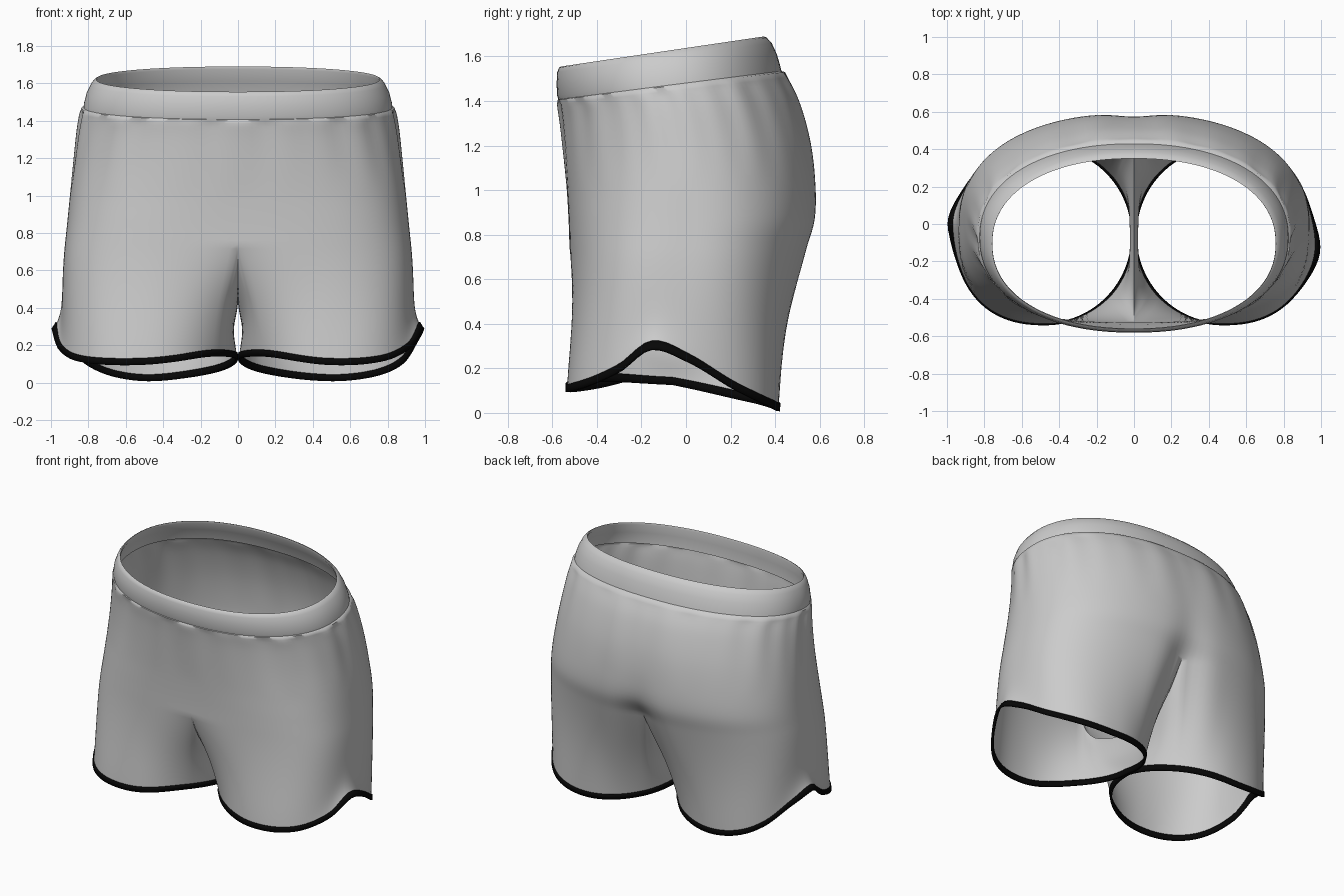
import bpy, bmesh
from math import sin, cos, pi, radians, exp

if "Cube" in bpy.data.objects:
    bpy.data.objects.remove(bpy.data.objects["Cube"])

NO, NI, BODY_ROWS, LEG_ROWS = 72, 24, 26, 26

def hermite(p0, m0, p1, m1, t):
    return ((2*t**3 - 3*t**2 + 1) * p0 + (t**3 - 2*t**2 + t) * m0
            + (3*t**2 - 2*t**3) * p1 + (t**3 - t**2) * m1)

def spline(keys, u):
    """Smooth interpolation through keys of (parameter, values...)."""
    n = len(keys)
    i = 0
    while i < n - 2 and u > keys[i + 1][0]:
        i += 1
    def slope(k, c):
        a, b = keys[max(k - 1, 0)], keys[min(k + 1, n - 1)]
        return (b[c] - a[c]) / (b[0] - a[0])
    a, b = keys[i], keys[i + 1]
    h = b[0] - a[0]
    t = (u - a[0]) / h
    return [hermite(a[c], h * slope(i, c), b[c], h * slope(i + 1, c), t)
            for c in range(1, len(a))]

def oval(a, n):
    """Point at polar angle a on a unit superellipse."""
    c, s = cos(a), sin(a)
    r = (abs(c)**n + abs(s)**n) ** (-1 / n)
    return r * c, r * s

def ring_point(a, row):
    """Tilted oval ring: front z, back z, front y, back y, half width, front and back squareness."""
    zf, zb, yf, yb, w, nf, nb = row[:7]
    x, y = oval(a, nf if sin(a) < 0 else nb)
    return [w * x, (yf + yb) / 2 + (yb - yf) / 2 * y, zf + (zb - zf) * (y + 1) / 2]

def finish(name, bm, angle=60):
    bmesh.ops.remove_doubles(bm, verts=bm.verts, dist=0.0003)
    bmesh.ops.recalc_face_normals(bm, faces=bm.faces)
    me = bpy.data.meshes.new(name)
    bm.to_mesh(me)
    bm.free()
    ob = bpy.data.objects.new(name, me)
    bpy.context.collection.objects.link(ob)
    bpy.ops.object.select_all(action='DESELECT')
    ob.select_set(True)
    bpy.context.view_layer.objects.active = ob
    bpy.ops.object.shade_smooth_by_angle(angle=radians(angle))
    return ob

def skin(bm, rows, closed):
    """Quads between successive rows of coordinates."""
    vr = [[bm.verts.new(p) for p in r] for r in rows]
    for a, b in zip(vr, vr[1:]):
        m = len(a)
        for j in range(m if closed else m - 1):
            k = (j + 1) % m
            bm.faces.new((a[j], a[k], b[k], b[j]))

# Hip rows: step, front z, back z, front y, back y, half width, squareness front/back, seat cleft
HIPS = [(0, 1.405, 1.53, -.577, .445, .836, 2.2, 2.2, 0),
        (1, 1.30, 1.40, -.563, .515, .858, 2.25, 2.1, .008),
        (2, 1.15, 1.22, -.548, .567, .878, 2.4, 2.12, .012),
        (3, 1.00, 1.03, -.535, .59, .897, 2.6, 2.2, .016),
        (4, .86, .87, -.527, .588, .912, 2.8, 2.3, .03),
        (5, .74, .74, -.523, .553, .925, 2.9, 2.4, .075)]
# Crotch seam in the centre plane, back to front: y, z
CROTCH = [(0, .478, .74), (1, .36, .58), (2, .16, .475), (3, -.1, .435),
          (4, -.34, .51), (5, -.46, .61), (6, -.523, .74)]
# Hem height around the leg: 0 = outside, 90 = back
HEM = [(-180, .125), (-135, .14), (-90, .095), (-55, .11), (-30, .18), (-12, .285),
       (8, .23), (35, .10), (60, .03), (90, .008), (135, .05), (180, .125)]

def hip_point(j, u):
    row = spline(HIPS, u)
    a = -pi / 2 + pi * j / NO
    x, y, z = ring_point(a, row)
    fade = min(1, 4 * u) * max(0, 1 - u / 3)
    g = 1 + .006 * fade * (sin(15 * a) + sin(24 * a + 1))   # gathers
    if y > 0:
        y -= row[7] * exp(-(x / .13)**2)
    return x * g, y * g, z

def leg_point(j, t, shift, drop=None):
    """Blend from the hip ring and crotch seam to the leg opening."""
    if j <= NO:
        x0, y0, z0 = hip_point(j, 5)
        a = -140 + 280 * j / NO
    else:
        f = (j - NO) / NI
        y0, z0 = spline(CROTCH, 6 * f)
        x0, a = 0, 140 + 80 * f
    a = (a + 180) % 360 - 180
    s = a - shift * max(0, 1 - abs(a) / 110)
    zh = spline(HEM, s)[0]
    if drop is not None:
        t = 1 - drop / (z0 - zh)
    ox, oy = oval(radians(a), 2.0 if abs(a) > 90 else 2.35)
    x1, y1 = .475 + .468 * ox, -.06 + .475 * oy
    dx, dy = x1 - x0, y1 - y0
    mx, my = dx, dy
    if j <= NO:                                 # leave the hips tangentially
        px, py, pz = hip_point(j, 4.95)
        q = (zh - z0) / (z0 - pz)
        w = min(1, min(j, NO - j) / 8)          # but part freely beside the seam
        mx = w * (x0 - px) * q + (1 - w) * dx
        my = w * (y0 - py) * q + (1 - w) * dy
    x = hermite(x0, mx, x1, .6 * dx, t) + .05 * t**7 * exp(-((s + 10) / 20)**2)
    x += .018 * sin(pi * t)**2 * max(0, -cos(radians(a)))**2
    return x, hermite(y0, my, y1, .6 * dy, t), z0 + (zh - z0) * t

# Shorts body: hips and both legs, welded on the centre seam
bm = bmesh.new()
trim_bm = bmesh.new()
for side, shift in ((1, 0), (-1, 20)):
    flip = lambda p: (side * p[0], p[1], p[2])
    tuck = (1.412, 1.537, -.565, .42, .82, 2.2, 2.2)
    rows = [[flip(ring_point(-pi / 2 + pi * j / NO, tuck)) for j in range(NO + 1)]]
    rows += [[flip(hip_point(j, 5 * i / BODY_ROWS)) for j in range(NO + 1)]
             for i in range(BODY_ROWS + 1)]
    for r in rows:
        for e in (0, NO):
            r[e] = (0, r[e][1], r[e][2])
    skin(bm, rows, False)
    legs = [[flip(leg_point(j, i / LEG_ROWS, shift)) for j in range(NO + NI)]
            for i in range(LEG_ROWS + 1)]
    skin(bm, legs, True)
    skin(trim_bm, [[flip(leg_point(j, 1, shift, d)) for j in range(NO + NI)]
                   for d in (.036, .018, 0)], True)
finish("shorts_body", bm)

# Black binding around both leg openings
trim = finish("leg_trim", trim_bm)
mod = trim.modifiers.new("thickness", 'SOLIDIFY')
mod.thickness, mod.offset = .014, 0
black = bpy.data.materials.new("black_trim")
black.diffuse_color = (.002, .002, .002, 1)
black.use_nodes = True
black.node_tree.nodes["Principled BSDF"].inputs["Base Color"].default_value = black.diffuse_color
trim.data.materials.append(black)

# Waistband: outside, rolled top edge, then inside layer
BAND = [(1.40, 1.53, -.571, .43, .826, 2.2),
        (1.425, 1.555, -.579, .424, .824, 2.2),
        (1.48, 1.61, -.581, .408, .81, 2.2),
        (1.53, 1.66, -.578, .385, .786, 2.2),
        (1.55, 1.685, -.570, .362, .768, 2.2),
        (1.555, 1.69, -.562, .350, .758, 2.2),
        (1.54, 1.675, -.558, .350, .757, 2.2),
        (1.48, 1.61, -.565, .390, .795, 2.2),
        (1.405, 1.535, -.560, .415, .812, 2.2)]
bm = bmesh.new()
skin(bm, [[ring_point(2 * pi * j / 128, r + (r[5],)) for j in range(128)] for r in BAND], True)
finish("waistband", bm)
